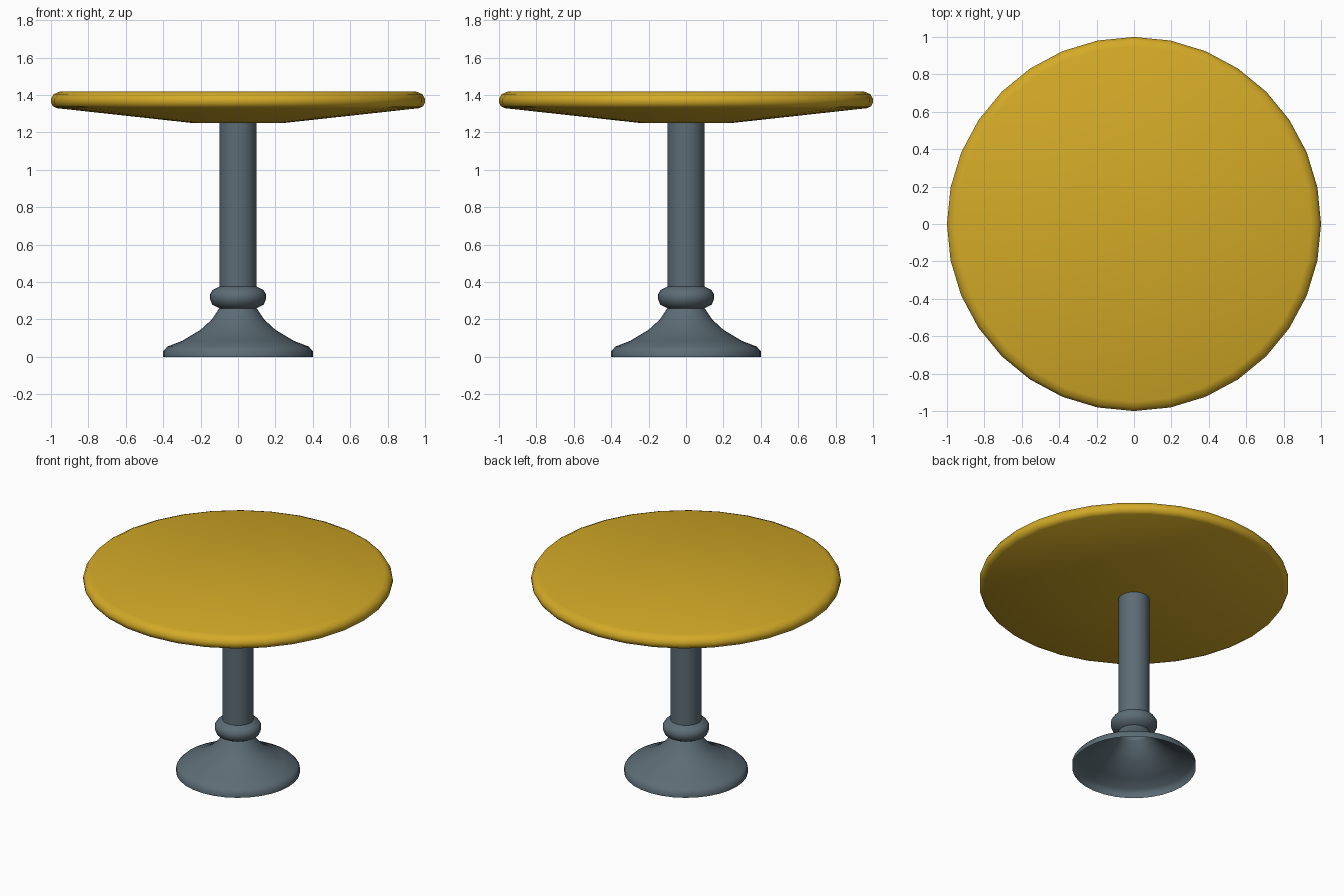
import bpy, bmesh, math

if "Cube" in bpy.data.objects:
    bpy.data.objects.remove(bpy.data.objects["Cube"])


def material(name, rgb):
    m = bpy.data.materials.new(name)
    m.diffuse_color = (*rgb, 1.0)
    m.use_nodes = True
    m.node_tree.nodes["Principled BSDF"].inputs["Base Color"].default_value = m.diffuse_color
    return m


yellow = material("golden yellow", (0.65, 0.40, 0.020))
grey = material("slate grey", (0.107, 0.150, 0.178))


def lathe(name, profile, mat, sides=32, cap_bottom=False, cap_top=False, angle=40):
    """Turn a bottom-to-top (radius, z) profile around the z axis."""
    bm = bmesh.new()
    rings = []
    for r, z in profile:
        rings.append([bm.verts.new((r * math.cos(2 * math.pi * i / sides),
                                    r * math.sin(2 * math.pi * i / sides), z))
                      for i in range(sides)])
    for a, b in zip(rings, rings[1:]):
        for i in range(sides):
            j = (i + 1) % sides
            bm.faces.new((a[i], a[j], b[j], b[i]))
    if cap_bottom:
        bm.faces.new(rings[0][::-1])
    if cap_top:
        bm.faces.new(rings[-1])
    me = bpy.data.meshes.new(name)
    bm.to_mesh(me)
    bm.free()
    me.materials.append(mat)
    ob = bpy.data.objects.new(name, me)
    bpy.context.collection.objects.link(ob)
    bpy.ops.object.select_all(action='DESELECT')
    ob.select_set(True)
    bpy.context.view_layer.objects.active = ob
    bpy.ops.object.shade_smooth_by_angle(angle=math.radians(angle))
    return ob


# Round top: shallow conical underside and a rounded rim
lathe("table_top", [(0.24, 1.25), (0.97, 1.33), (0.99, 1.34), (1.0, 1.36),
                    (1.0, 1.38), (0.985, 1.405), (0.95, 1.42)],
      yellow, cap_bottom=True, cap_top=True)

# Straight column
lathe("column", [(0.1, 0.26), (0.1, 1.25)], grey)

# Turned collar around the column
lathe("collar", [(0.1, 0.26), (0.138, 0.28), (0.15, 0.31), (0.15, 0.335),
                 (0.135, 0.358), (0.1, 0.376)], grey, angle=60)

# Flared foot, hollow and open underneath
lathe("foot", [(0.4, 0.0), (0.4, 0.03), (0.378, 0.055), (0.3, 0.085),
               (0.2, 0.145), (0.14, 0.2), (0.1, 0.26)], grey, angle=60)
